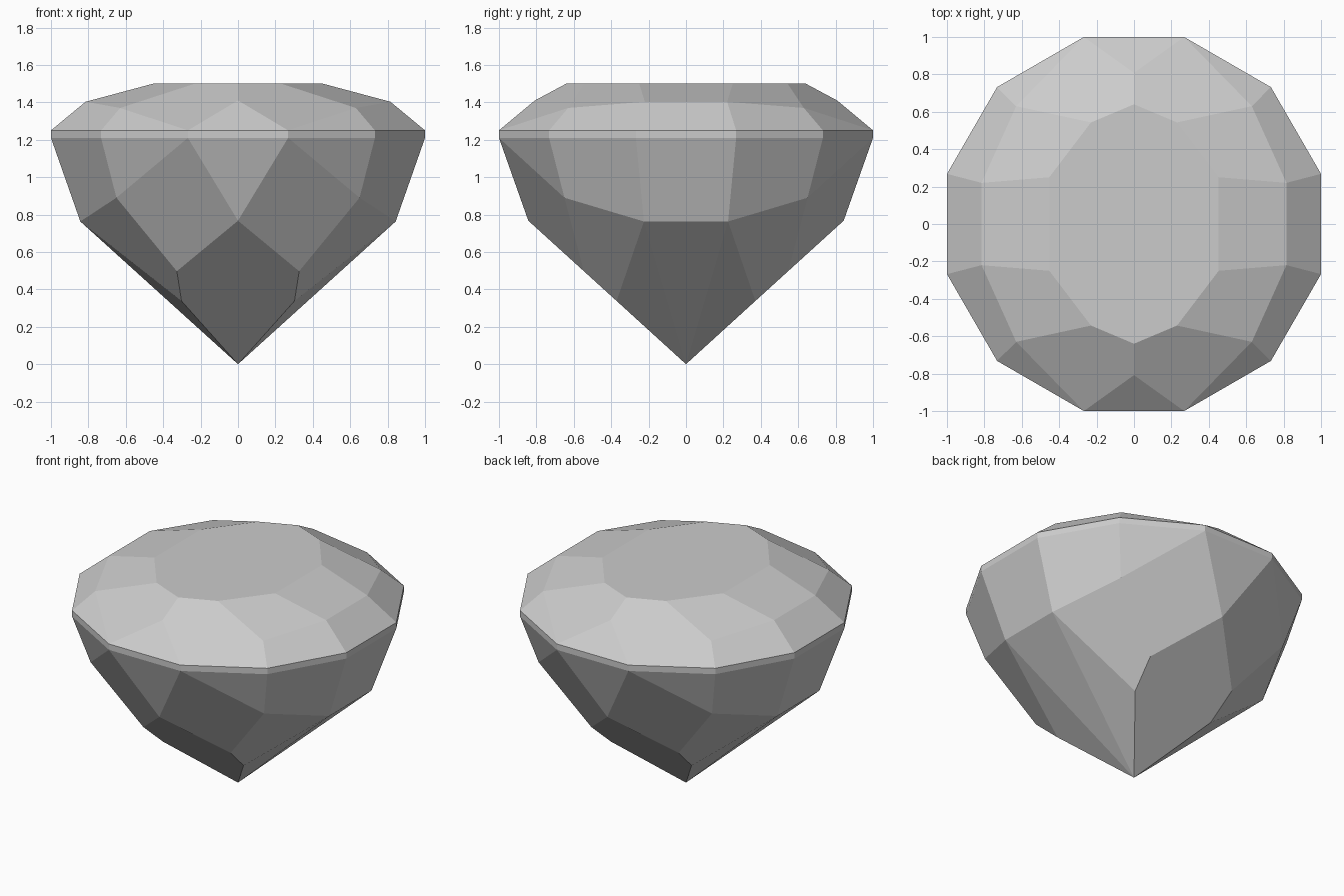
import bpy, bmesh, math

cube = bpy.data.objects.get("Cube")
if cube:
    bpy.data.objects.remove(cube)

# One flat colour for the whole stone
stone = bpy.data.materials.new("pale grey stone")
stone.use_nodes = True
colour = (0.6, 0.6, 0.6, 1)
stone.diffuse_color = colour
stone.node_tree.nodes["Principled BSDF"].inputs["Base Color"].default_value = colour

# Corner points of one quarter (x, y, z); the cut is mirrored across x and y
table = [(0, 0.64, 1.5), (0.23, 0.543, 1.5), (0.453, 0.25, 1.5)]
crown = [(0, 0.808, 1.41), (0.63, 0.63, 1.37), (0.815, 0.22, 1.403)]
outline = [(0.268, 1), (0.732, 0.732), (1, 0.268)]
girdle = [(x, y, z) for x, y in outline for z in (1.21, 1.25)]
pavilion = [(0, 0.843, 0.767), (0.65, 0.65, 0.89), (0.843, 0.225, 0.763),
            (0.327, 0.546, 0.497), (0.302, 0.371, 0.338)]
tip = [(0, 0, 0)]


def mirrored(points):
    """Reflect points into all four quarters without repeats."""
    return {(x * sx, y * sy, z) for x, y, z in points
            for sx in (-1, 1) for sy in (-1, 1)}


# Facets are the planes of the convex solid spanned by the corners
bm = bmesh.new()
for point in sorted(mirrored(table + crown + girdle + pavilion + tip)):
    bm.verts.new(point)
bmesh.ops.convex_hull(bm, input=bm.verts[:])
bmesh.ops.dissolve_limit(bm, angle_limit=math.radians(1.5),
                         verts=bm.verts[:], edges=bm.edges[:])
bmesh.ops.recalc_face_normals(bm, faces=bm.faces[:])

mesh = bpy.data.meshes.new("cut_gemstone")
bm.to_mesh(mesh)
bm.free()
mesh.materials.append(stone)
gem = bpy.data.objects.new("cut_gemstone", mesh)
bpy.context.collection.objects.link(gem)
